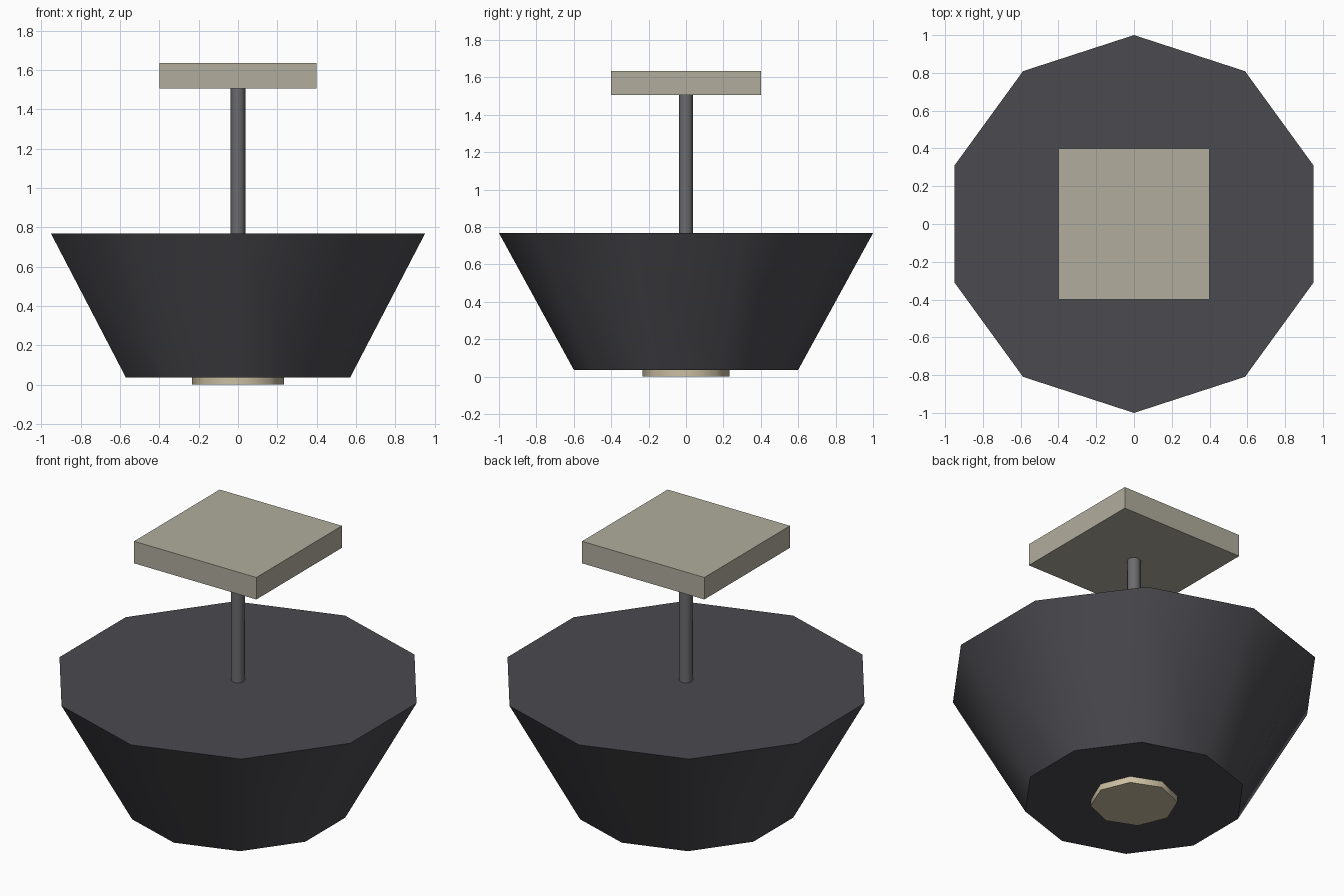
import bpy
import math

if "Cube" in bpy.data.objects:
    bpy.data.objects.remove(bpy.data.objects["Cube"])


def paint(obj, name, color):
    mat = bpy.data.materials.new(name)
    mat.diffuse_color = (*color, 1)
    mat.use_nodes = True
    mat.node_tree.nodes["Principled BSDF"].inputs["Base Color"].default_value = mat.diffuse_color
    obj.data.materials.append(mat)


def frustum(name, sides, r_bottom, r_top, z0, z1, mat, color):
    """Closed, upright cone section with smooth sides and sharp rims."""
    bpy.ops.mesh.primitive_cone_add(
        vertices=sides, radius1=r_bottom, radius2=r_top,
        depth=z1 - z0, location=(0, 0, (z0 + z1) / 2))
    obj = bpy.context.object
    obj.name = name
    bpy.ops.object.shade_smooth_by_angle(angle=math.radians(50))
    paint(obj, mat, color)
    return obj


# Lamp disc under the bowl
frustum("lamp_disc", 8, 0.233, 0.233, 0.0, 0.04, "warm_glass", (0.60, 0.52, 0.36))

# Ten-sided bowl, wider at the top
frustum("bowl_shade", 10, 0.6, 1.0, 0.037, 0.768, "dark_metal", (0.07, 0.07, 0.08))

# Hanging rod
frustum("hanging_rod", 8, 0.037, 0.037, 0.768, 1.505, "rod_metal", (0.15, 0.15, 0.16))

# Square ceiling plate
bpy.ops.mesh.primitive_cube_add(size=1, location=(0, 0, 1.57))
plate = bpy.context.object
plate.name = "ceiling_plate"
plate.scale = (0.8, 0.8, 0.13)
bpy.ops.object.transform_apply(location=False, rotation=False, scale=True)
paint(plate, "pale_plaster", (0.44, 0.42, 0.34))
